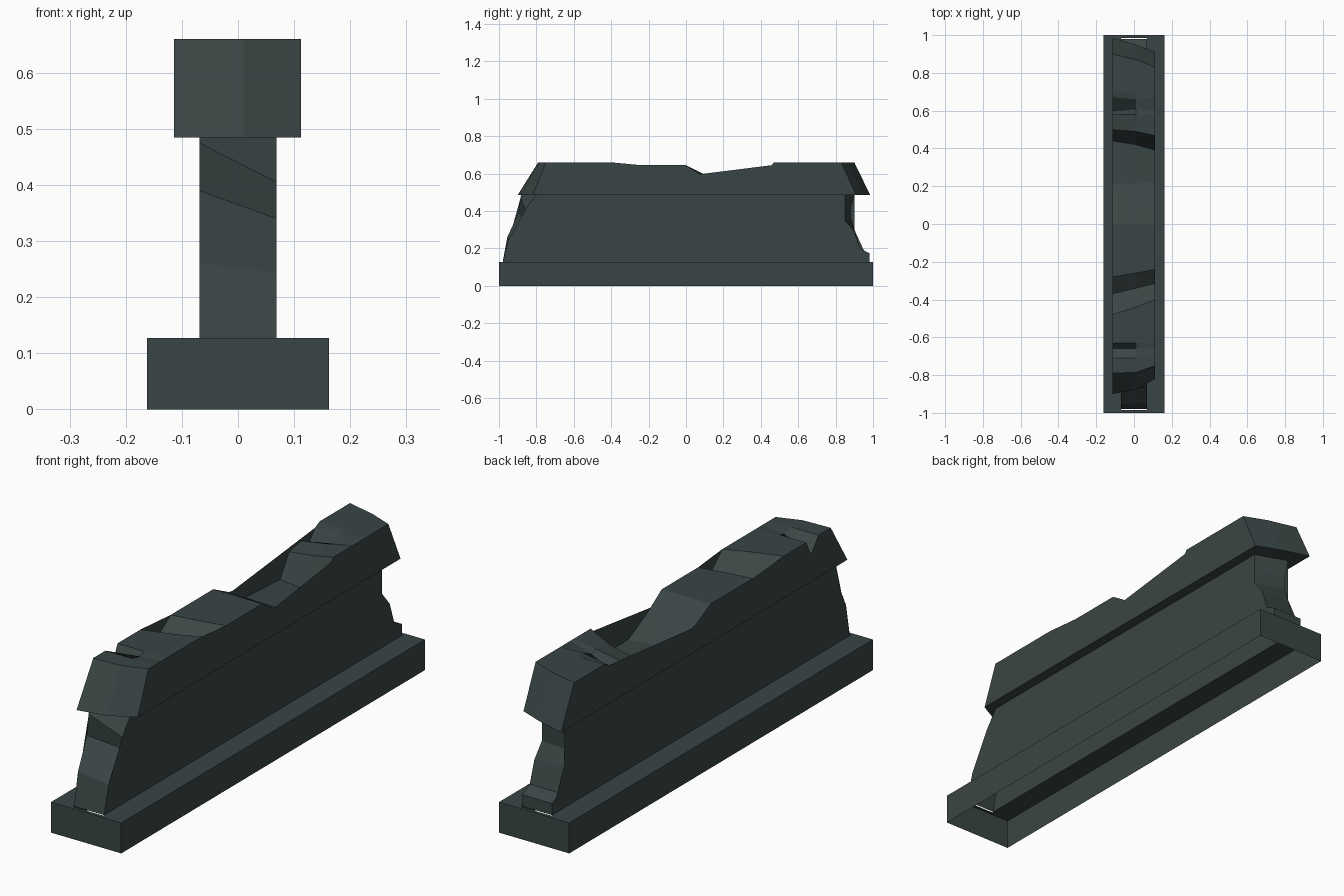
import bpy, bmesh

if "Cube" in bpy.data.objects:
    bpy.data.objects.remove(bpy.data.objects["Cube"])

# One dark stone colour
stone = bpy.data.materials.new("dark_slate_stone")
stone.diffuse_color = (0.042, 0.060, 0.059, 1)
stone.use_nodes = True
stone.node_tree.nodes["Principled BSDF"].inputs["Base Color"].default_value = stone.diffuse_color


def finish(bm, name):
    bmesh.ops.recalc_face_normals(bm, faces=bm.faces)
    mesh = bpy.data.meshes.new(name)
    bm.to_mesh(mesh)
    bm.free()
    mesh.materials.append(stone)
    obj = bpy.data.objects.new(name, mesh)
    bpy.context.collection.objects.link(obj)
    return obj


def loft(name, sections, closed_bottom):
    """Join side profiles (x, [(y, z), ...]) from left to right."""
    bm = bmesh.new()
    rings = [[bm.verts.new((x, y, z)) for y, z in pts] for x, pts in sections]
    n = len(rings[0])
    for a, b in zip(rings, rings[1:]):
        for i in range(n if closed_bottom else n - 1):
            j = (i + 1) % n
            bm.faces.new((a[i], a[j], b[j], b[i]))
    caps = [bm.faces.new(rings[0]), bm.faces.new(rings[-1])]
    bmesh.ops.triangulate(bm, faces=caps)
    return finish(bm, name)


# Plinth: a shell open underneath, with a slot where the wall stands
bm = bmesh.new()
bmesh.ops.create_cube(bm, size=1)
for v in bm.verts:
    v.co = (v.co.x * 0.324, v.co.y * 2, (v.co.z + 0.5) * 0.127)
bm.normal_update()
top = next(f for f in bm.faces if f.normal.z > 0.9)
bottom = next(f for f in bm.faces if f.normal.z < -0.9)
bmesh.ops.delete(bm, geom=[bottom], context='FACES_ONLY')
bmesh.ops.inset_region(bm, faces=[top], thickness=0.02)
for v in top.verts:
    v.co.x = 0.069 if v.co.x > 0 else -0.069
bmesh.ops.delete(bm, geom=[top], context='FACES_ONLY')
finish(bm, "plinth")

# Wall: straight sides, broken slanting ends
wall_left = [(-.98, .127), (-.955, .262), (-.895, .39), (-.885, .475), (-.88, .487),
             (.90, .487), (.88, .42), (.88, .36), (.90, .30), (.93, .20), (.98, .175), (.98, .127)]
wall_right = [(-.98, .127), (-.95, .243), (-.83, .34), (-.86, .405), (-.80, .487),
              (.85, .487), (.85, .42), (.85, .35), (.90, .29), (.93, .20), (.98, .175), (.98, .127)]
loft("broken_wall", [(-.069, wall_left), (.069, wall_right)], False)

# Coping: jagged top, chipped along its left edge
cap_left = [(-.90, .485), (-.79, .66), (-.71, .66), (-.66, .595), (-.63, .66), (-.48, .66),
            (-.37, .585), (-.28, .645), (0, .645), (.10, .595), (.21, .53), (.44, .518),
            (.50, .61), (.58, .625), (.60, .56), (.67, .645), (.70, .66), (.90, .66), (.985, .485)]
cap_mid = [(-.875, .485), (-.785, .66), (-.71, .66), (-.66, .65), (-.63, .66), (-.44, .66),
           (-.34, .585), (-.26, .645), (0, .645), (.10, .59), (.215, .525), (.42, .518),
           (.49, .63), (.58, .645), (.61, .635), (.66, .66), (.70, .66), (.87, .66), (.95, .485)]
cap_right = [(-.82, .485), (-.75, .66), (-.71, .66), (-.66, .66), (-.63, .66), (-.40, .66),
             (-.315, .585), (-.24, .645), (0, .645), (.10, .58), (.22, .52), (.39, .518),
             (.468, .66), (.58, .66), (.60, .66), (.67, .66), (.70, .66), (.83, .66), (.91, .485)]
loft("chipped_coping", [(-.114, cap_left), (.01, cap_mid), (.112, cap_right)], True)
